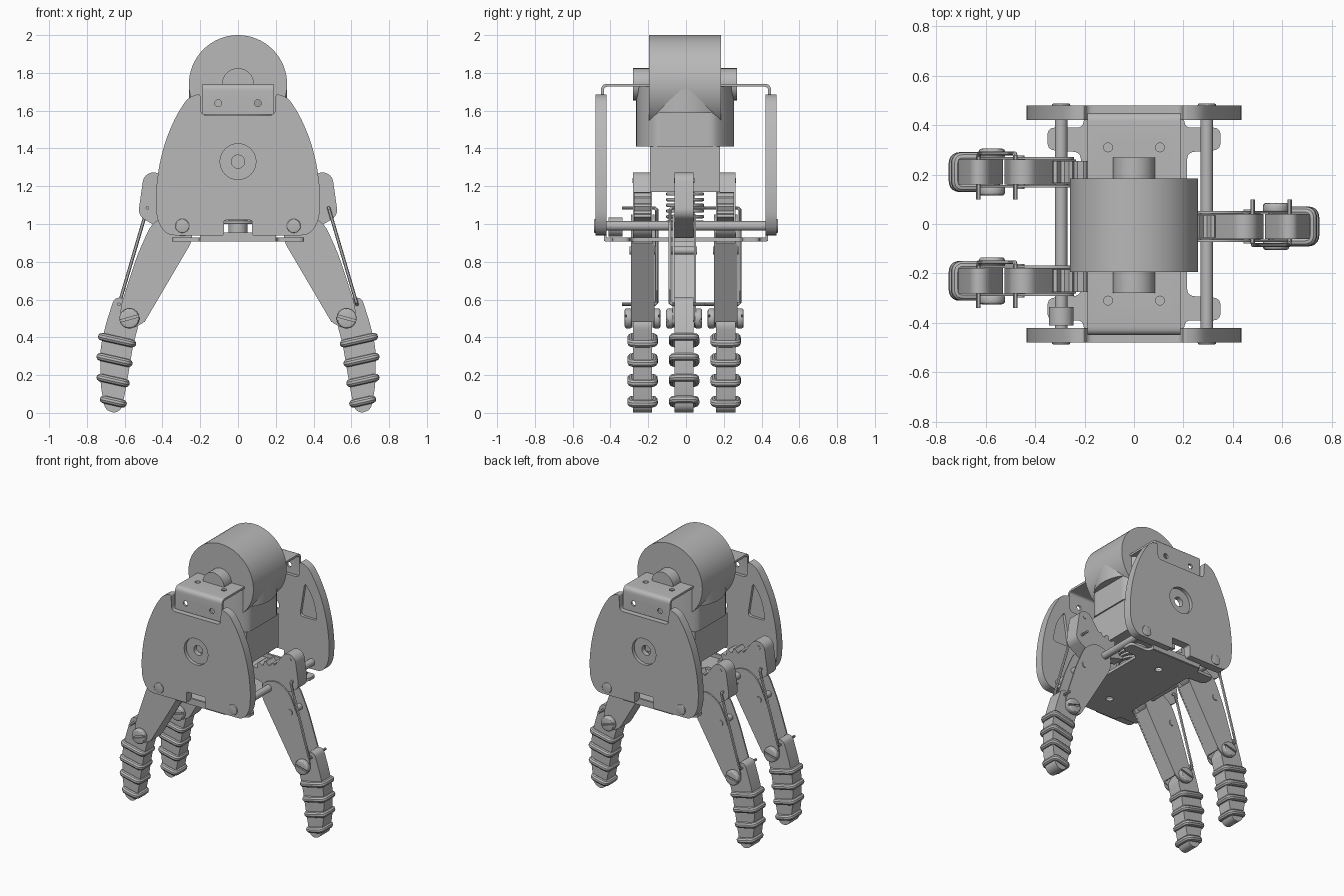
import bpy, bmesh, math
from mathutils import Matrix, Vector
from mathutils.geometry import convex_hull_2d

if "Cube" in bpy.data.objects:
    bpy.data.objects.remove(bpy.data.objects["Cube"])

grey = bpy.data.materials.new("machined grey")
grey.use_nodes = True
grey.diffuse_color = (0.48, 0.48, 0.48, 1)
bsdf = next(n for n in grey.node_tree.nodes if n.type == "BSDF_PRINCIPLED")
bsdf.inputs["Base Color"].default_value = grey.diffuse_color
parts = []


def add(name, data):
    ob = bpy.data.objects.new(name, data)
    bpy.context.collection.objects.link(ob)
    data.materials.append(grey)
    parts.append(ob)
    return ob


def prism(name, pts, lo, hi, axis="y", bevel=0):
    """Extrude a 2D outline from lo to hi along an axis."""
    place = {"x": lambda a, b, h: (h, a, b), "y": lambda a, b, h: (a, h, b),
             "z": lambda a, b, h: (a, b, h)}[axis]
    bm = bmesh.new()
    low = [bm.verts.new(place(a, b, lo)) for a, b in pts]
    high = [bm.verts.new(place(a, b, hi)) for a, b in pts]
    caps = [bm.faces.new(low), bm.faces.new(high)]
    for i in range(len(pts)):
        j = (i + 1) % len(pts)
        bm.faces.new((low[i], low[j], high[j], high[i]))
    if bevel:
        edges = {e for f in caps for e in f.edges}
        bmesh.ops.bevel(bm, geom=list(edges), offset=bevel, segments=3,
                        profile=0.5, affect="EDGES")
    bmesh.ops.recalc_face_normals(bm, faces=bm.faces[:])
    mesh = bpy.data.meshes.new(name)
    bm.to_mesh(mesh)
    bm.free()
    return add(name, mesh)


def circle(a, b, r, n=32):
    return [(a + r * math.cos(i * math.tau / n), b + r * math.sin(i * math.tau / n))
            for i in range(n)]


def cyl(name, a, b, r, lo, hi, axis="y", n=32, bevel=0):
    return prism(name, circle(a, b, r, n), lo, hi, axis, bevel)


def box(name, x0, x1, y0, y1, z0, z1, bevel=0):
    return prism(name, [(x0, z0), (x1, z0), (x1, z1), (x0, z1)], y0, y1, "y", bevel)


def rounded(corners):
    """Fillet each (a, b, radius) corner of a polygon."""
    out, n = [], len(corners)
    for i, (a, b, r) in enumerate(corners):
        p = Vector((a, b))
        ends = []
        for q in (corners[i - 1], corners[(i + 1) % n]):
            d = Vector(q[:2]) - p
            ends.append(p + d.normalized() * min(r, d.length * 0.48))
        if r == 0:
            out.append((a, b))
            continue
        for k in range(6):
            t = k / 5
            v = ends[0] * (1 - t) ** 2 + p * 2 * t * (1 - t) + ends[1] * t * t
            out.append(tuple(v))
    return out


def mirrored(half):
    return half + [(-a, b, r) for a, b, r in reversed(half)]


def hull(*circles):
    pts = [p for c in circles for p in circle(*c)]
    return [pts[i] for i in convex_hull_2d(pts)]


def bake(ob):
    dg = bpy.context.evaluated_depsgraph_get()
    return bpy.data.meshes.new_from_object(ob.evaluated_get(dg))


def cut(ob, *cutters):
    for c in cutters:
        m = ob.modifiers.new("cut", "BOOLEAN")
        m.operation, m.object, m.solver = "DIFFERENCE", c, "EXACT"
    mesh = bake(ob)
    ob.modifiers.clear()
    ob.data = mesh
    for c in cutters:
        parts.remove(c)
        bpy.data.objects.remove(c)


def tube(name, pts, r, cyclic=False):
    cu = bpy.data.curves.new(name, "CURVE")
    cu.dimensions, cu.bevel_depth, cu.bevel_resolution = "3D", r, 3
    cu.use_fill_caps = True
    sp = cu.splines.new("POLY")
    sp.points.add(len(pts) - 1)
    for p, co in zip(sp.points, pts):
        p.co = (*co, 1)
    sp.use_cyclic_u = cyclic
    tmp = bpy.data.objects.new(name, cu)
    bpy.context.collection.objects.link(tmp)
    mesh = bake(tmp)
    bpy.data.objects.remove(tmp)
    mesh.materials.clear()
    return add(name, mesh)


# Motor, its end bosses and the neck with flattened sides
Y = -0.005
cyl("motor_body", 0, 1.74, 0.26, Y - 0.19, Y + 0.19, n=64)
cyl("motor_boss", 0, 1.74, 0.085, Y - 0.275, Y + 0.275)
cyl("neck_upper", 0, Y, 0.259, 1.587, 1.73, "z", 64)
flat = [(max(-0.21, min(0.21, a)), b) for a, b in circle(0, Y, 0.259, 64)]
prism("neck_lower", flat, 1.41, 1.587, "z")
box("gearbox", -0.2, 0.2, Y - 0.185, Y + 0.185, 1.17, 1.41)
cyl("worm_shaft", 0, Y, 0.05, 0.93, 1.17, "z")
for i in range(6):
    cyl("worm_thread", 0, Y, 0.1, 1.0 + i * 0.03, 1.018 + i * 0.03, "z", bevel=0.006)

# Side plates with top notch, bottom slot, counterbore and inner pockets
outline = mirrored([(0.075, 1.02, 0.012), (0.075, 0.94, 0.008), (0.38, 0.94, 0.05),
                    (0.43, 1.02, 0.05), (0.437, 1.15, 0.06), (0.42, 1.3, 0.06),
                    (0.385, 1.44, 0.06), (0.33, 1.57, 0.06), (0.265, 1.67, 0.04),
                    (0.2, 1.69, 0.015), (0.195, 1.575, 0.03)])
for s in (-1, 1):
    def span(a, b):
        return sorted((s * a, s * b))
    plate = prism("side_plate", rounded(outline), *span(0.42, 0.48))
    cutters = [cyl("bore", 0, 1.33, 0.095, *span(0.455, 0.5)),
               cyl("bore", 0, 1.33, 0.035, *span(0.4, 0.5))]
    for m in (-1, 1):
        pocket = [(m * 0.2, 1.3, 0.03), (m * 0.34, 1.3, 0.03),
                  (m * 0.31, 1.45, 0.06), (m * 0.24, 1.55, 0.03)]
        cutters.append(prism("pocket", rounded(pocket), *span(0.4, 0.44)))
    cut(plate, *cutters)

    # Folded top bracket
    fold = [(s * 0.15, 1.742, 0), (s * 0.45, 1.742, 0.035), (s * 0.45, 1.58, 0),
            (s * 0.435, 1.58, 0), (s * 0.435, 1.727, 0.02), (s * 0.15, 1.727, 0)]
    bracket = prism("top_bracket", rounded(fold), -0.188, 0.188, "x")
    holes = []
    for m in (-0.105, 0.105):
        holes += [cyl("hole", m, s * 0.31, 0.018, 1.7, 1.8, "z", 20),
                  cyl("hole", m, 1.64, 0.018, *span(0.4, 0.5), n=20)]
    cut(bracket, *holes)

    # Upturned base lip and shaft end caps
    box("base_lip", -0.2, 0.2, *span(0.42, 0.435), 0.91, 0.955)
    for x in (-0.295, 0.295):
        cyl("shaft_cap", x, 0.99, 0.037, *span(0.47, 0.487), bevel=0.005)

# Base plate with four tabs
edge = mirrored([(0.2, 0.43, 0.01), (0.21, 0.39, 0.02), (0.35, 0.39, 0.03),
                 (0.35, 0.3, 0.03), (0.215, 0.29, 0.03), (0.215, -0.29, 0.03),
                 (0.35, -0.3, 0.03), (0.35, -0.39, 0.03), (0.21, -0.39, 0.02),
                 (0.2, -0.43, 0.01)])
base = prism("base_plate", rounded(edge), 0.907, 0.928, "z")
cut(base, *[cyl("hole", 0, y, 0.025, 0.85, 1, "z", 20) for y in (-0.25, 0.25)])

# Cross shafts and collar
for x in (-0.295, 0.295):
    cyl("cross_shaft", x, 0.99, 0.025, -0.475, 0.475)
cyl("shaft_collar", -0.295, 0.985, 0.05, -0.41, -0.335)

# One finger, modelled at y = 0 on the right side
first = len(parts)
prism("finger_rocker", hull((-0.447, 1.215, 0.058), (-0.467, 1.075, 0.058),
                            (-0.31, 1.0, 0.075)), -0.051, 0.051)
teeth = [(-0.295, 0.99)]
for i in range(22):
    r = 0.18 if i % 4 < 2 else 0.155
    t = math.radians(15 + i * 5)
    teeth.append((-0.295 + r * math.cos(t), 0.99 + r * math.sin(t)))
prism("gear_sector", teeth, -0.045, 0.045)
cheek = rounded([(-0.245, 0.905, 0.03), (-0.495, 0.48, 0.02), (-0.56, 0.445, 0.03),
                 (-0.625, 0.47, 0.03), (-0.62, 0.57, 0.04), (-0.535, 0.83, 0.05),
                 (-0.46, 1.0, 0.05), (-0.36, 1.06, 0.05), (-0.24, 1.02, 0.05)])
for s in (-1, 1):
    prism("link_cheek", cheek, *sorted((s * 0.052, s * 0.062)))
prism("link_web", [(-0.25, 0.9), (-0.495, 0.48), (-0.512, 0.49), (-0.267, 0.91)],
      -0.056, 0.056)
cyl("link_pin", -0.465, 0.86, 0.022, -0.068, 0.068, n=20)
cyl("rocker_pin", -0.455, 1.23, 0.014, -0.054, 0.054, n=16)
tip = rounded([(-0.655, 0.61, 0.03), (-0.6, 0.61, 0.04), (-0.525, 0.47, 0.03),
               (-0.555, 0.36, 0.05), (-0.59, 0.15, 0.05), (-0.615, 0.02, 0.03),
               (-0.655, -0.003, 0.03), (-0.705, 0.02, 0.03), (-0.728, 0.15, 0.05),
               (-0.73, 0.34, 0.06), (-0.7, 0.47, 0.05)])
prism("fingertip", tip, -0.051, 0.051)
for x, z, half in ((-0.64, 0.385, 0.082), (-0.654, 0.28, 0.077),
                   (-0.661, 0.172, 0.069), (-0.66, 0.06, 0.052)):
    loop = rounded([(-half, -0.06, 0.025), (half, -0.06, 0.025),
                    (half, 0.06, 0.025), (-half, 0.06, 0.025)])
    tube("grip_ring", [(x + a * 0.975, y, z - a * 0.22) for a, y in loop], 0.021, True)

# Joint screws with slots, and the bent tie wire
for s in (-1, 1):
    head = cyl("joint_screw", -0.575, 0.5, 0.053, *sorted((s * 0.055, s * 0.095)), bevel=0.012)
    slot = prism("slot", [(-0.65, 0.473), (-0.65, 0.485), (-0.5, 0.527), (-0.5, 0.515)],
                 *sorted((s * 0.084, s * 0.11)))
    cut(head, slot)
tube("tie_wire", [(-0.48, -0.11, 1.085), (-0.48, 0.064, 1.085), (-0.483, 0.075, 1.075),
                  (-0.627, 0.075, 0.585), (-0.63, 0.064, 0.575), (-0.63, -0.11, 0.575)], 0.009)

# Two fingers on the right side, one opposing finger on the left side
master = parts[first:]
for m in (Matrix.Translation((0, -0.23, 0)),
          Matrix.Translation((0, -0.01, 0)) @ Matrix.Rotation(math.pi, 4, "Z")):
    for ob in master:
        dup = ob.copy()
        bpy.context.collection.objects.link(dup)
        dup.matrix_world = m
for ob in master:
    ob.matrix_world = Matrix.Translation((0, 0.21, 0))

# Smooth rounded surfaces, keep hard edges
bpy.ops.object.select_all(action="DESELECT")
for ob in parts:
    ob.select_set(True)
bpy.context.view_layer.objects.active = parts[0]
bpy.ops.object.shade_smooth_by_angle(angle=math.radians(30))
